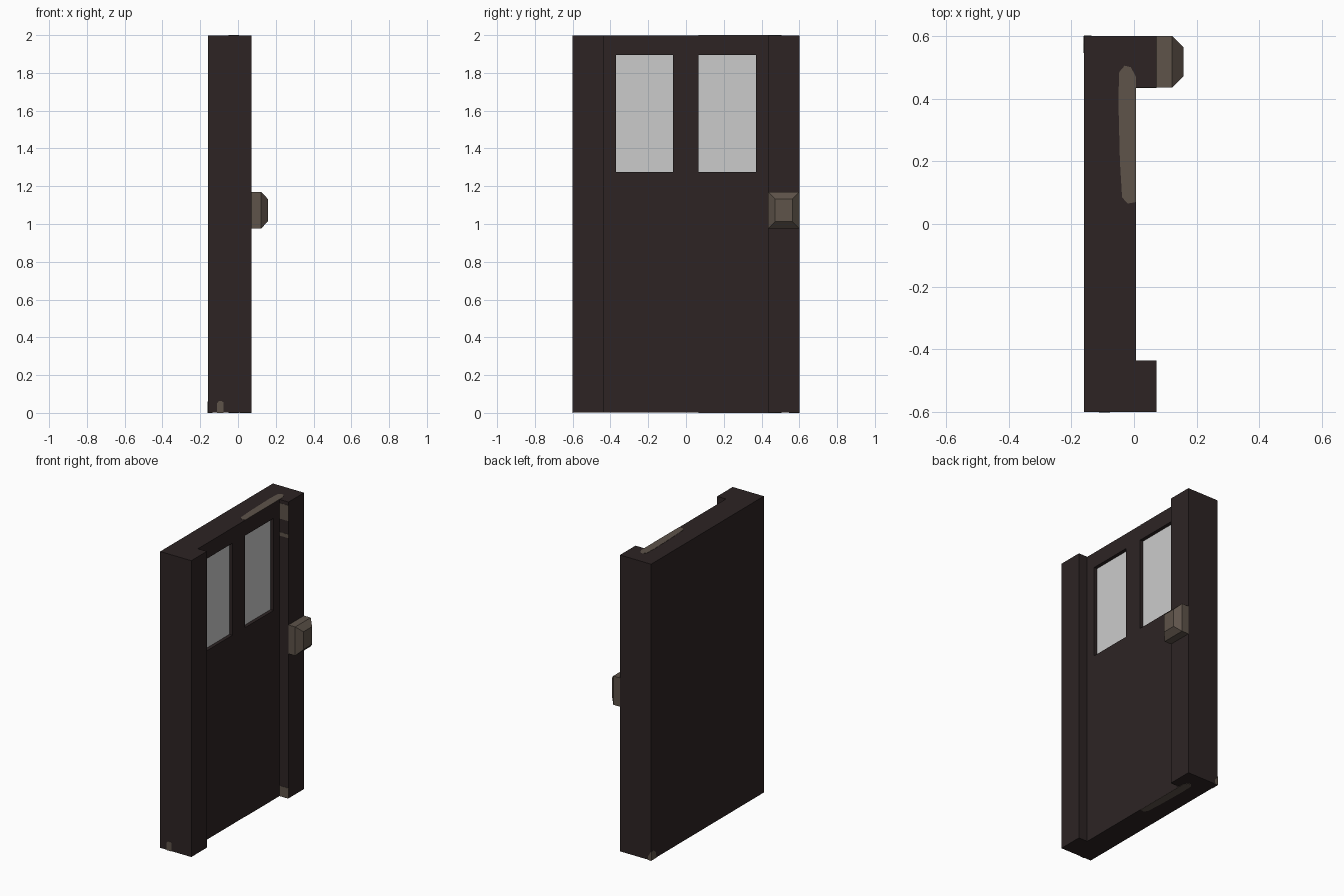
import bpy, bmesh, math
from mathutils import Matrix

if "Cube" in bpy.data.objects:
    bpy.data.objects.remove(bpy.data.objects["Cube"])


def material(name, rgb):
    m = bpy.data.materials.new(name)
    m.diffuse_color = (*rgb, 1)
    m.use_nodes = True
    m.node_tree.nodes["Principled BSDF"].inputs["Base Color"].default_value = m.diffuse_color
    return m


DARK = material("dark brown", (0.026, 0.0175, 0.0175))
WORN = material("worn grey brown", (0.112, 0.087, 0.068))
GLASS = material("pale glass", (0.60, 0.60, 0.60))


def finish(name, bm, mat):
    bmesh.ops.recalc_face_normals(bm, faces=bm.faces)
    mesh = bpy.data.meshes.new(name)
    bm.to_mesh(mesh)
    bm.free()
    mesh.materials.append(mat)
    ob = bpy.data.objects.new(name, mesh)
    bpy.context.collection.objects.link(ob)
    return ob


def prism(name, points, axis, lo, hi, mat):
    """Extrude a 2D outline along an axis (0 = x, 1 = y, 2 = z)."""
    def place(p, h):
        v = list(p)
        v.insert(axis, h)
        return v
    bm = bmesh.new()
    face = bm.faces.new([bm.verts.new(place(p, lo)) for p in points])
    ext = bmesh.ops.extrude_face_region(bm, geom=[face])
    for v in ext["geom"]:
        if isinstance(v, bmesh.types.BMVert):
            v.co[axis] = hi
    return finish(name, bm, mat)


def rect(a0, a1, b0, b1):
    return [(a0, b0), (a1, b0), (a1, b1), (a0, b1)]


# Door slab with its two side posts
T = 0.0015
outline = [(-0.16, -0.6), (0.072, -0.6), (0.072, -0.435), (0.006, -0.435),
           (0.006, 0.435), (0.072, 0.435), (0.072, 0.6), (-0.16, 0.6)]
door = prism("door", outline, 2, T, 2 - T, DARK)

# Two recessed windows with glass panes
for side, y0, y1 in (("left", -0.37, -0.068), ("right", 0.065, 0.37)):
    hole = rect(y0, y1, 1.275, 1.895)
    cutter = prism(side + "_window_cutter", hole, 0, -0.02, 0.05, DARK)
    cutter.hide_render = True
    cutter.hide_viewport = True
    cut = door.modifiers.new(side + "_window", 'BOOLEAN')
    cut.operation = 'DIFFERENCE'
    cut.solver = 'EXACT'
    cut.object = cutter
    prism(side + "_window_pane", hole, 0, -0.022, -0.017, GLASS)

# Handle block: straight base and bevelled front
bm = bmesh.new()
rings = []
for x, inset in ((0.07, 0), (0.122, 0), (0.158, 0.037)):
    rings.append([bm.verts.new((x, y, z)) for y, z in
                  rect(0.435 + inset, 0.6 - inset, 0.976 + inset, 1.17 - inset)])
for a, b in zip(rings, rings[1:]):
    for i in range(4):
        j = (i + 1) % 4
        bm.faces.new((a[i], a[j], b[j], b[i]))
bm.faces.new(rings[0])
bm.faces.new(rings[-1])
finish("handle", bm, WORN)

# Worn strips on the top and bottom edges
strip = [(0.006, 0.07), (-0.02, 0.065), (-0.038, 0.085), (-0.045, 0.2),
         (-0.05, 0.4), (-0.047, 0.485), (-0.03, 0.505), (-0.01, 0.5), (0.006, 0.47)]
prism("top_wear", strip, 2, 2 - 2 * T, 2, WORN)
prism("bottom_wear", strip, 2, 0, 2 * T, WORN)

# Small worn spot on the front edge
spot = [(-0.112, 0), (-0.076, 0), (-0.076, 0.055), (-0.085, 0.062), (-0.102, 0.062), (-0.112, 0.05)]
prism("front_edge_wear", spot, 1, -0.6 - T, -0.6 + T, WORN)

# Worn back corner
prism("corner_wear_side", [(-0.16, 0), (-0.136, 0), (-0.14, 0.03), (-0.16, 0.06)],
      1, 0.6 - T, 0.6 + T, WORN)
prism("corner_wear_back", [(0.6, 0), (0.545, 0), (0.55, 0.04), (0.575, 0.06), (0.6, 0.06)],
      0, -0.16 - T, -0.16 + T, WORN)

# Worn bands on the inner side of the handle post
for i, (z0, z1) in enumerate(((0, 0.07), (1.755, 1.78), (1.87, 1.975))):
    prism(f"post_wear_{i + 1}", rect(0.007, 0.072, z0, z1), 1, 0.435 - T, 0.435 + T, WORN)
